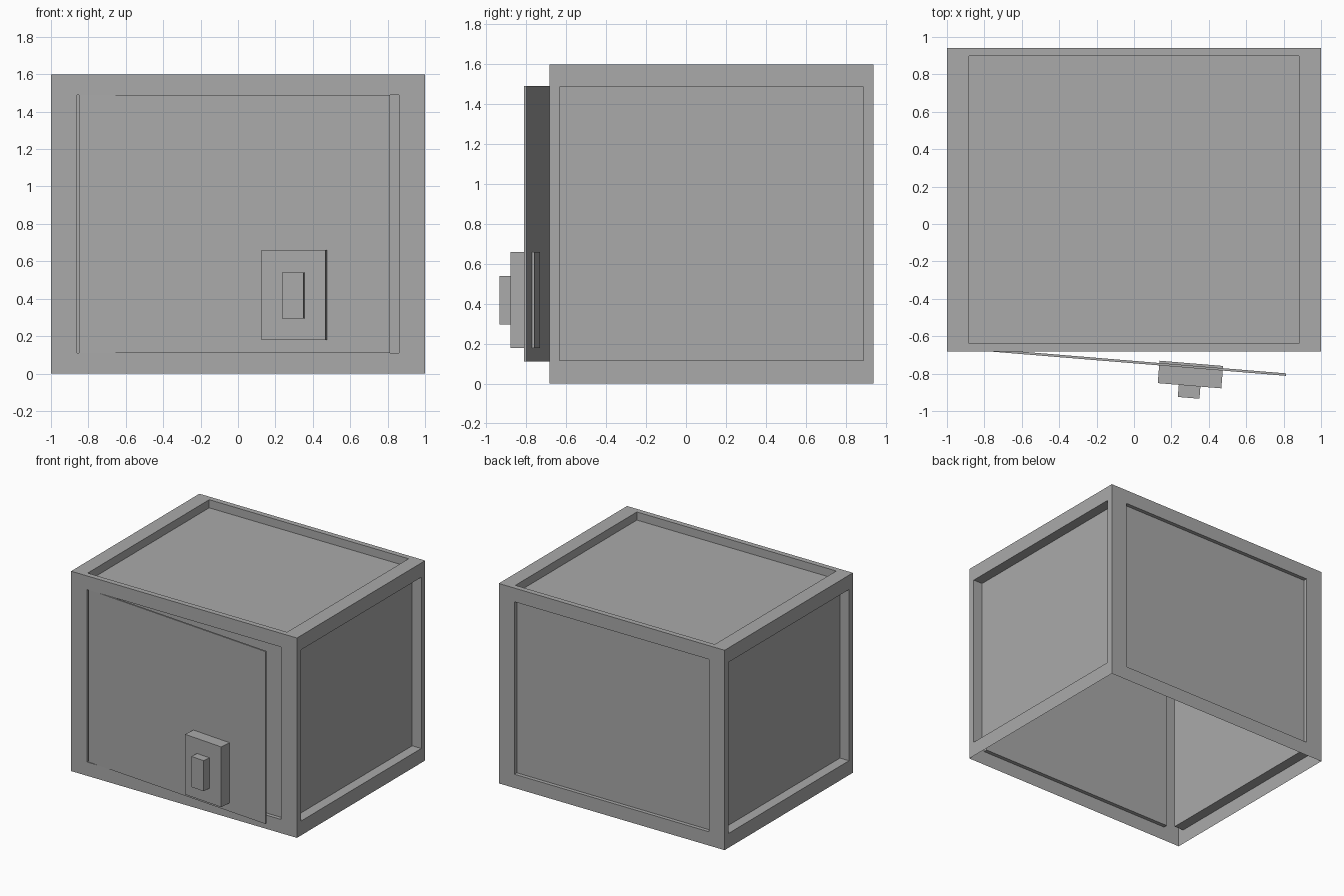
import bpy, bmesh, math
from mathutils import Matrix, Vector

old = bpy.data.objects.get("Cube")
if old:
    bpy.data.objects.remove(old, do_unlink=True)

# One flat grey for everything
grey = bpy.data.materials.new("plain_grey")
grey.use_nodes = True
colour = (0.4, 0.4, 0.4, 1)
grey.diffuse_color = colour
grey.node_tree.nodes["Principled BSDF"].inputs["Base Color"].default_value = colour


def finish(name, bm, matrix=Matrix()):
    mesh = bpy.data.meshes.new(name)
    bm.to_mesh(mesh)
    bm.free()
    mesh.materials.append(grey)
    obj = bpy.data.objects.new(name, mesh)
    obj.matrix_world = matrix
    bpy.context.collection.objects.link(obj)
    return obj


def box(name, low, high, matrix):
    low, high = Vector(low), Vector(high)
    bm = bmesh.new()
    bmesh.ops.create_cube(bm, size=1)
    for v in bm.verts:
        v.co = (low + high) / 2 + v.co * (high - low)
    return finish(name, bm, matrix)


# Cabinet shell: open underneath, with a recessed panel in every other face
half = Vector((1.0, 0.8115, 0.8))
rims = {0: (0, 0.05, 0.115), 1: (0.14, 0, 0.11), 2: (0.117, 0.043, 0)}
depths = (0.08, 0.03, 0.065)

bm = bmesh.new()
bmesh.ops.create_cube(bm, size=2)
for v in bm.verts:
    v.co = v.co * half
bm.normal_update()
bottom = [f for f in bm.faces if f.normal.z < -0.5]
bmesh.ops.delete(bm, geom=bottom, context='FACES_ONLY')

for face in list(bm.faces):
    normal = face.normal.copy()
    axis = max(range(3), key=lambda i: abs(normal[i]))
    # Flat rim
    bmesh.ops.inset_individual(bm, faces=[face], thickness=0.05)
    for v in face.verts:
        for i in range(3):
            if i != axis:
                v.co[i] = math.copysign(half[i] - rims[axis][i], v.co[i])
    # Recess wall
    corners = [v.co.copy() for v in face.verts]
    bmesh.ops.inset_individual(bm, faces=[face], thickness=0.001)
    for v in face.verts:
        nearest = min(corners, key=lambda c: (c - v.co).length)
        v.co = nearest - normal * depths[axis]

finish("cabinet_shell", bm, Matrix.Translation((0, 0.1285, 0.8)))

# Door standing slightly ajar; its handle parts share the hinge frame
hinge = Matrix.Translation((-0.85, -0.675, 0)) @ Matrix.Rotation(math.radians(-4.7), 4, 'Z')
box("door", (0, 0, 0.11), (1.667, 0.013, 1.49), hinge)
box("lock_block", (0.988, -0.095, 0.178), (1.329, 0.025, 0.66), hinge)
box("lock_knob", (1.101, -0.16, 0.295), (1.217, -0.09, 0.54), hinge)
